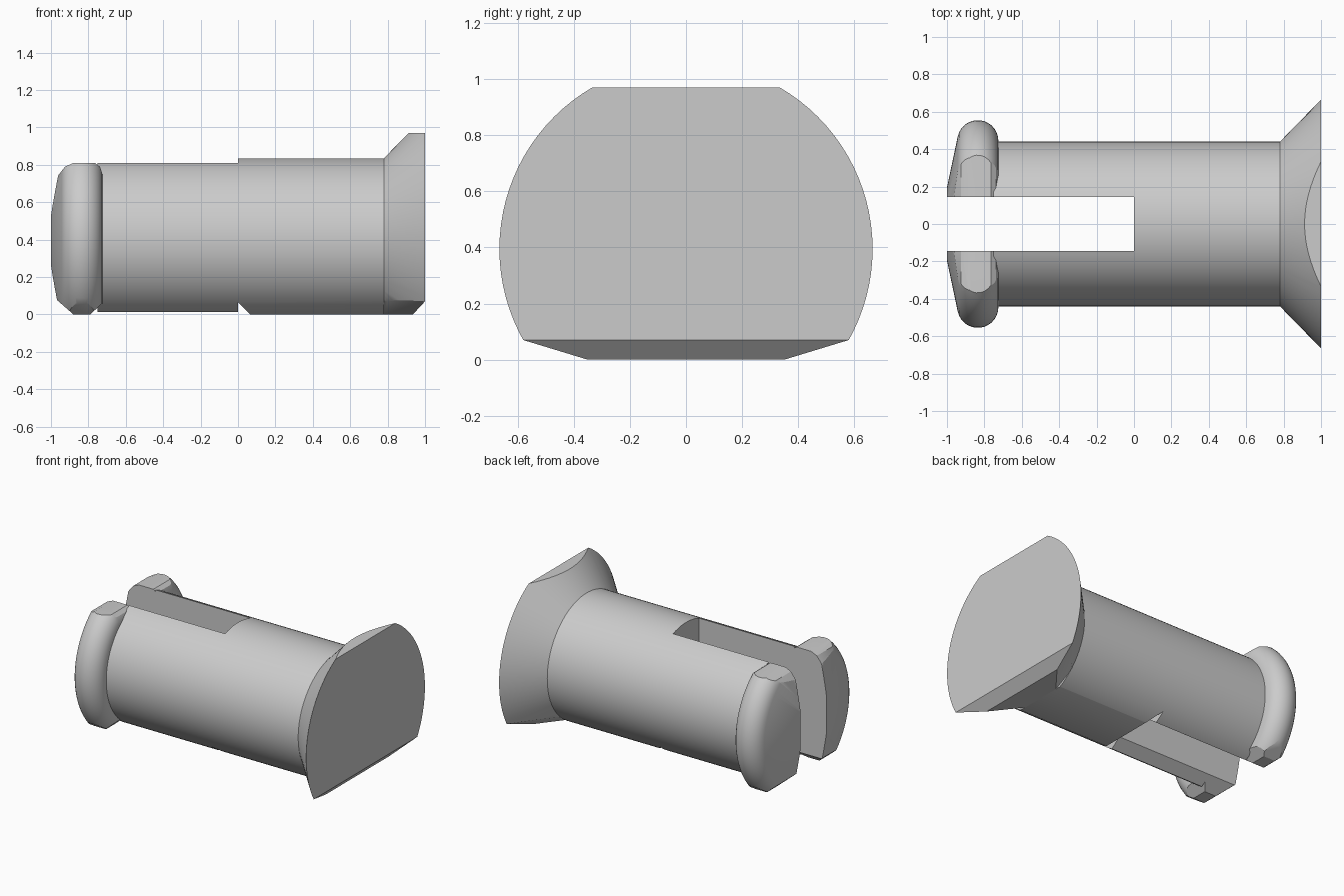
import bpy
import bmesh
import math
from mathutils import Vector

cube = bpy.data.objects.get("Cube")
if cube:
    bpy.data.objects.remove(cube, do_unlink=True)

AXIS_Z = 0.395     # height of the pin axis
R = 0.44           # shaft radius
SLOT = 0.145       # half width of the slot
FOOT = 0.07        # height of the bottom chamfer

grey = bpy.data.materials.new("plain_grey")
grey.use_nodes = True
colour = (0.6, 0.6, 0.6, 1)
grey.diffuse_color = colour
grey.node_tree.nodes["Principled BSDF"].inputs["Base Color"].default_value = colour


def lathe(profile, sides=96):
    """Closed solid of (x, radius) points turned about the pin axis."""
    bm = bmesh.new()
    rings = []
    for x, r in profile:
        angles = [2 * math.pi * i / sides for i in range(sides)]
        rings.append([bm.verts.new((x, r * math.cos(a), AXIS_Z + r * math.sin(a)))
                      for a in angles])
    for a, b in zip(rings, rings[1:]):
        for i in range(sides):
            j = (i + 1) % sides
            bm.faces.new((a[i], a[j], b[j], b[i]))
    bm.faces.new(rings[0])
    bm.faces.new(rings[-1])
    return bm


def slice_off(bm, point, normal):
    """Remove everything on the normal's side of a plane and cap the cut."""
    geom = bm.verts[:] + bm.edges[:] + bm.faces[:]
    bmesh.ops.bisect_plane(bm, geom=geom, dist=1e-5, plane_co=point,
                           plane_no=Vector(normal).normalized(), clear_outer=True)
    rim = [e for e in bm.edges if e.is_boundary]
    if rim:
        bmesh.ops.holes_fill(bm, edges=rim, sides=0)


def finish(bm, name, mirrored=False):
    bmesh.ops.recalc_face_normals(bm, faces=bm.faces[:])
    mesh = bpy.data.meshes.new(name)
    bm.to_mesh(mesh)
    bm.free()
    mesh.materials.append(grey)
    obj = bpy.data.objects.new(name, mesh)
    bpy.context.collection.objects.link(obj)
    bpy.ops.object.select_all(action="DESELECT")
    obj.select_set(True)
    bpy.context.view_layer.objects.active = obj
    if mirrored:
        mod = obj.modifiers.new("mirror", "MIRROR")
        mod.use_axis = (False, True, False)
        mod.use_mirror_merge = False
        bpy.ops.object.modifier_apply(modifier=mod.name)
    bpy.ops.object.shade_smooth_by_angle(angle=math.radians(25))


def cut_slot_side(bm):
    """Keep the +y side of the slot, with its chamfered lower edge."""
    slice_off(bm, (0, SLOT, 0), (0, -1, 0))
    slice_off(bm, (0, SLOT, FOOT), (0, -FOOT, -0.093))


DOWN = (0, 0, -1)
ORIGIN = (0, 0, 0)

# Solid half of the shaft, chamfered below the slot end
shaft = lathe([(0, R), (0.78, R)])
slice_off(shaft, ORIGIN, DOWN)
slice_off(shaft, (0, 0, 0.065), (-1, 0, -1))
finish(shaft, "shaft")

# Two springy prongs beside the slot
prong = lathe([(-0.75, R), (0, R)])
slice_off(prong, ORIGIN, DOWN)
cut_slot_side(prong)
finish(prong, "prongs", mirrored=True)

# Rounded snap lip at the prong tips
arc = [math.radians(167 * i / 14) for i in range(15)]
lip = lathe([(-1, 0.195)] + [(-0.835 + 0.11 * math.cos(a), 0.445 + 0.11 * math.sin(a))
                             for a in reversed(arc)])
cut_slot_side(lip)
slice_off(lip, ORIGIN, DOWN)
crown = [(-1.02, 0.66), (-0.96, 0.745), (-0.925, 0.79), (-0.88, 0.81),
         (-0.765, 0.81), (-0.738, 0.79), (-0.722, 0.74)]
foot = [(-0.79, 0), (-0.72, 0.065), None, (-0.96, FOOT), (-0.88, 0)]
for a, b in list(zip(crown, crown[1:])):
    slice_off(lip, (a[0], 0, a[1]), (a[1] - b[1], 0, b[0] - a[0]))
for a, b in zip(foot, foot[1:]):
    if a and b:
        slice_off(lip, (a[0], 0, a[1]), (b[1] - a[1], 0, a[0] - b[0]))
slice_off(lip, (0, 0.35, 0), (0, 0.065, -0.096))
finish(lip, "snap_lip", mirrored=True)

# Flared head with flat top, flat base and chamfered foot
head = lathe([(0.78, R), (1, 0.665)])
slice_off(head, (0, 0, 0.97), (0, 0, 1))
slice_off(head, ORIGIN, DOWN)
slice_off(head, (1, 0, FOOT), (FOOT, 0, -0.065))
for side in (1, -1):
    p, q, s = (Vector((x, side * y, z)) for x, y, z in
               ((0.78, 0.29, 0.065), (1, 0.58, FOOT), (0.935, 0.35, 0)))
    n = (q - p).cross(s - p)
    slice_off(head, p, n if n.z < 0 else -n)
finish(head, "flared_head")
